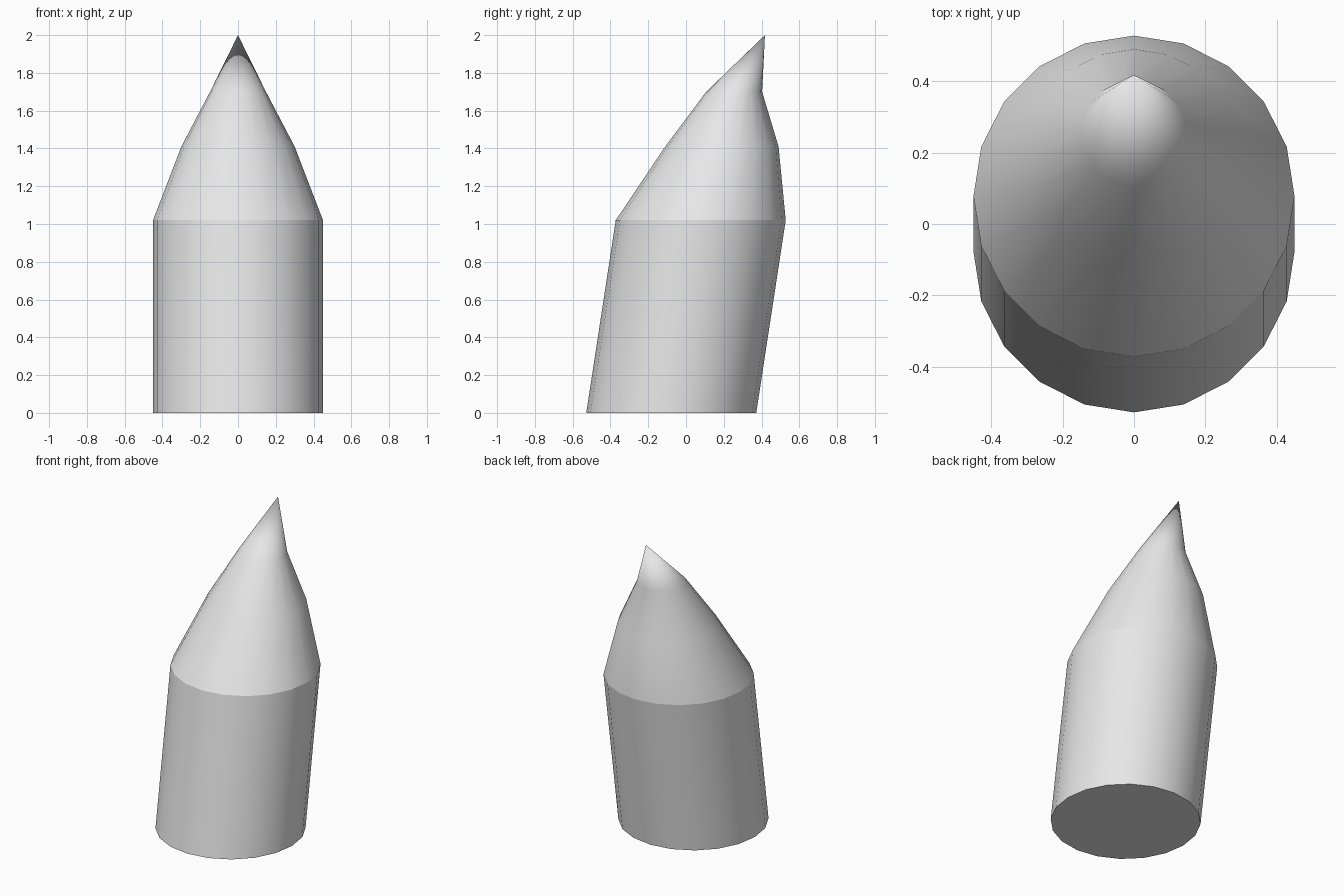
import bpy
import bmesh
from math import sin, cos, tau, radians

cube = bpy.data.objects.get("Cube")
if cube:
    bpy.data.objects.remove(cube, do_unlink=True)

SIDES = 20

grey = bpy.data.materials.new("plain grey")
grey.use_nodes = True
colour = (0.8, 0.8, 0.8, 1)
grey.diffuse_color = colour
grey.node_tree.nodes["Principled BSDF"].inputs["Base Color"].default_value = colour


def loft(name, rings, base_cap=False, apex=None):
    """Join level rings, each given as (centre y, z, radius)."""
    bm = bmesh.new()
    loops = []
    for y, z, r in rings:
        angles = [tau * i / SIDES for i in range(SIDES)]
        loops.append([bm.verts.new((r * cos(a), y + r * sin(a), z)) for a in angles])
    for low, high in zip(loops, loops[1:]):
        for i in range(SIDES):
            j = (i + 1) % SIDES
            bm.faces.new((low[i], low[j], high[j], high[i]))
    if apex:
        point = bm.verts.new(apex)
        for i in range(SIDES):
            bm.faces.new((loops[-1][i], loops[-1][(i + 1) % SIDES], point))
    for face in bm.faces:
        face.smooth = True
    if base_cap:
        bm.faces.new(loops[0][::-1])
        for edge in bm.edges:
            if all(v in loops[0] for v in edge.verts):
                edge.smooth = False
    mesh = bpy.data.meshes.new(name)
    bm.to_mesh(mesh)
    bm.free()
    mesh.materials.append(grey)
    obj = bpy.data.objects.new(name, mesh)
    bpy.context.collection.objects.link(obj)
    return obj


# Leaning cylindrical body, closed underneath
loft("body", [(-0.078, 0, 0.45), (0.078, 1.02, 0.45)], base_cap=True)

# Bent pointed tip, sharing the body's top rim
loft("pointed_tip",
     [(0.078, 1.02, 0.45), (0.19, 1.41, 0.3), (0.255, 1.7, 0.148)],
     apex=(0, 0.418, 2))
